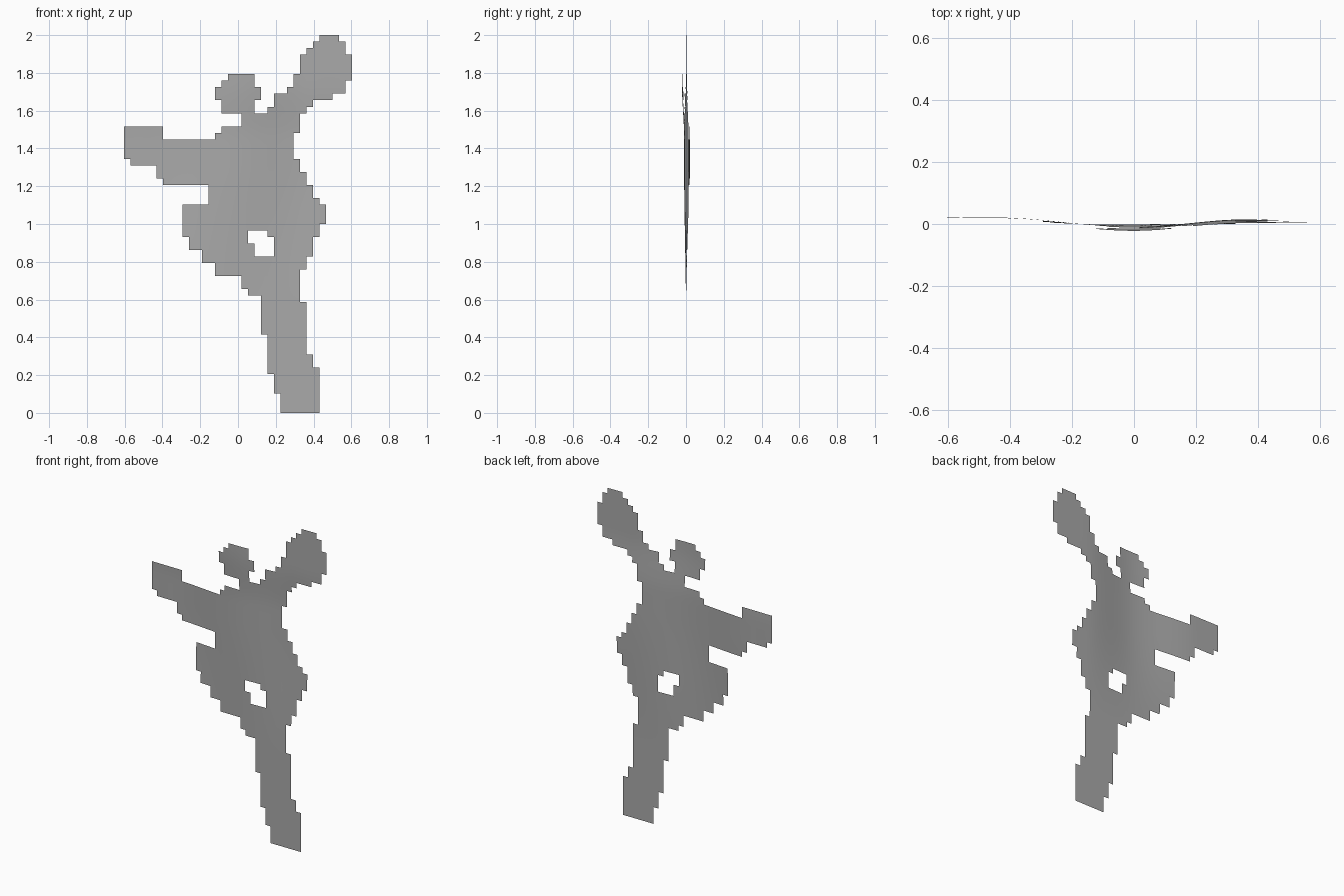
import bpy
import bmesh

cube = bpy.data.objects.get("Cube")
if cube:
    bpy.data.objects.remove(cube)

ROWS, COLUMNS = 58, 35
CELL = 2 / ROWS

grey = bpy.data.materials.new("plain grey")
grey.use_nodes = True
shade = (0.4, 0.4, 0.4, 1)
grey.diffuse_color = shade
grey.node_tree.nodes["Principled BSDF"].inputs["Base Color"].default_value = shade

# Gentle front-to-back waviness across the width of the sheet
WAVE = [(-0.61, 0.022), (-0.45, 0.021), (0, -0.01), (0.36, 0.015), (0.61, 0.018)]


def smooth(low, high, value):
    t = min(max((value - low) / (high - low), 0), 1)
    return t * t * (3 - 2 * t)


def depth(x, z):
    bend = WAVE[0][1]
    for (x_a, y_a), (x_b, y_b) in zip(WAVE, WAVE[1:]):
        bend += (y_b - y_a) * smooth(x_a, x_b, x)
    return bend * smooth(0.5, 1.3, z) - 0.012 * smooth(1.45, 1.75, z)


def cells(first_row, bands):
    """Cells covered by stacked bands of (height, left, right)."""
    covered, row = set(), first_row
    for height, left, right in bands:
        for r in range(row, row + height):
            covered.update((c, r) for c in range(left, right))
        row += height
    return covered


def sheet(name, covered):
    bm = bmesh.new()
    verts = {}

    def corner(c, r):
        if (c, r) not in verts:
            x, z = (c - COLUMNS / 2) * CELL, r * CELL
            verts[c, r] = bm.verts.new((x, depth(x, z), z))
        return verts[c, r]

    for c, r in sorted(covered):
        face = bm.faces.new([corner(c, r), corner(c + 1, r),
                             corner(c + 1, r + 1), corner(c, r + 1)])
        face.smooth = True
    mesh = bpy.data.meshes.new(name)
    bm.to_mesh(mesh)
    bm.free()
    mesh.materials.append(grey)
    bpy.context.collection.objects.link(bpy.data.objects.new(name, mesh))


# Standing leg, from foot to hip
sheet("standing_leg", cells(0, [
    (3, 24, 30), (3, 23, 30), (1, 22, 30), (2, 22, 29), (3, 22, 28),
    (5, 21, 28), (1, 21, 27), (1, 19, 27), (2, 18, 27)]))

# Torso with raised knee, less the stepped opening
torso = cells(21, [
    (1, 14, 27), (1, 14, 28), (1, 12, 28), (1, 12, 29), (2, 10, 29),
    (2, 9, 30), (3, 9, 31), (1, 13, 30), (2, 13, 29), (2, 13, 28),
    (2, 13, 27), (3, 13, 26), (1, 14, 26), (1, 15, 27), (2, 18, 27)])
opening = cells(24, [(2, 20, 23), (1, 19, 23), (1, 19, 22)])
sheet("torso", torso - opening)

# Arm held out sideways, with the hand at its end
sheet("right_arm", cells(35, [
    (1, 6, 13), (2, 5, 13), (1, 1, 13), (3, 0, 13), (2, 0, 6)]))

# Arm raised overhead, widening to the hand
sheet("left_arm", cells(46, [
    (1, 22, 28), (1, 23, 29), (1, 23, 32), (1, 25, 34), (1, 26, 34),
    (1, 26, 35), (3, 27, 35), (1, 28, 34), (1, 29, 34), (1, 30, 33)]))

# Head
sheet("head", cells(46, [(2, 15, 20), (2, 14, 21), (1, 15, 20), (1, 16, 20)]))
